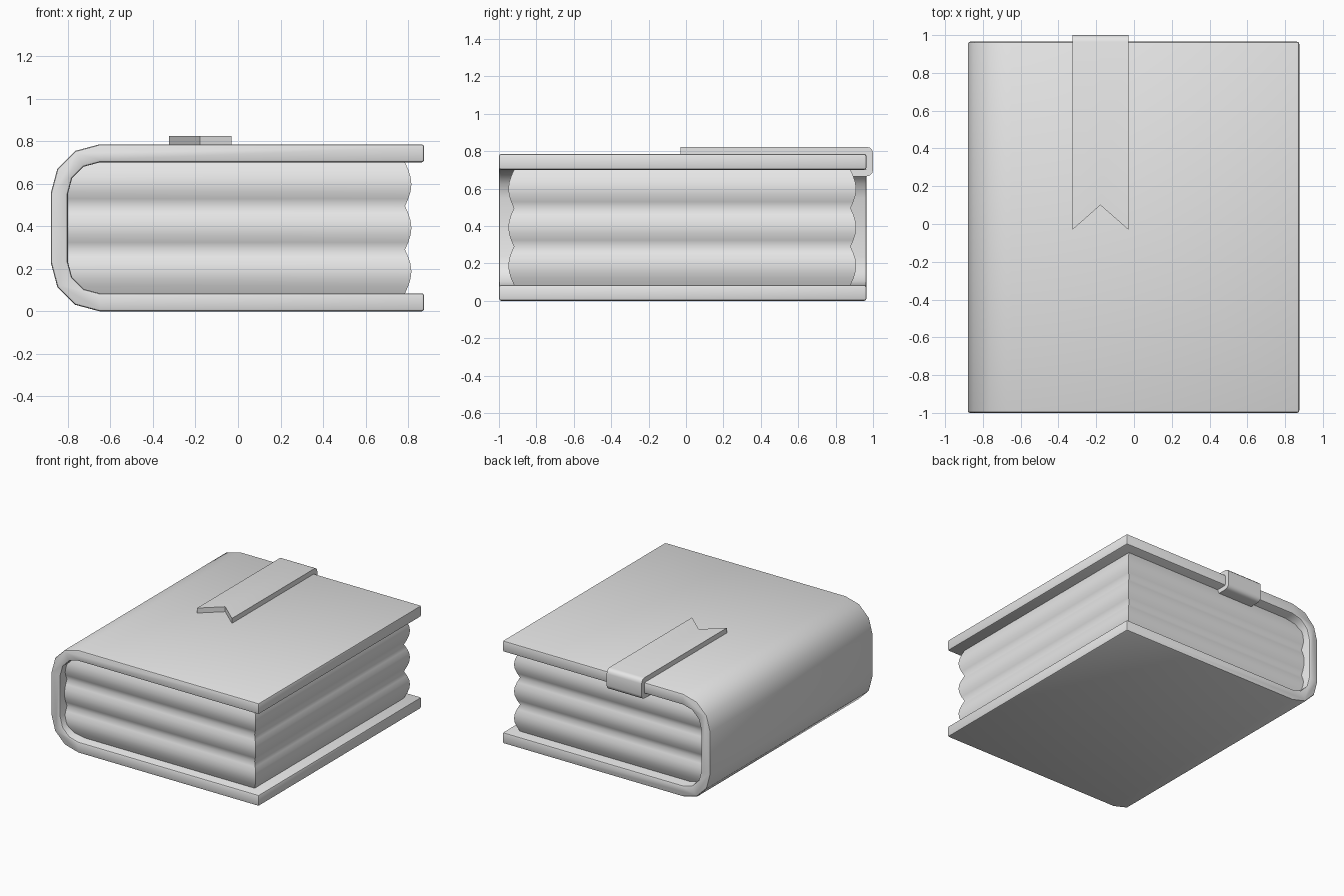
import bpy, bmesh
from math import sin, cos, pi, radians

cube = bpy.data.objects.get("Cube")
if cube:
    bpy.data.objects.remove(cube, do_unlink=True)

grey = bpy.data.materials.new("plain grey")
grey.use_nodes = True
grey.diffuse_color = (0.8, 0.8, 0.8, 1)
grey.node_tree.nodes["Principled BSDF"].inputs["Base Color"].default_value = (0.8, 0.8, 0.8, 1)


def loft(name, rings, smooth_angle, bevel=0):
    """Skin a stack of equal closed rings, cap both ends and round hard edges."""
    bm = bmesh.new()
    loops = [[bm.verts.new(p) for p in ring] for ring in rings]
    n = len(loops[0])
    for a, b in zip(loops, loops[1:]):
        for i in range(n):
            j = (i + 1) % n
            bm.faces.new((a[i], a[j], b[j], b[i]))
    bm.faces.new(loops[0][::-1])
    bm.faces.new(loops[-1])
    bmesh.ops.recalc_face_normals(bm, faces=bm.faces)
    mesh = bpy.data.meshes.new(name)
    bm.to_mesh(mesh)
    bm.free()
    mesh.materials.append(grey)
    obj = bpy.data.objects.new(name, mesh)
    bpy.context.collection.objects.link(obj)
    bpy.ops.object.select_all(action='DESELECT')
    obj.select_set(True)
    bpy.context.view_layer.objects.active = obj
    if bevel:
        mod = obj.modifiers.new("rounded edges", 'BEVEL')
        mod.width, mod.segments = bevel, 2
        mod.limit_method, mod.angle_limit = 'ANGLE', radians(45)
        bpy.ops.object.modifier_apply(modifier=mod.name)
    bpy.ops.object.shade_smooth_by_angle(angle=radians(smooth_angle))
    return obj


def arc(cu, cv, r, start, end, steps=3):
    """Points on an arc, angles in degrees."""
    angles = [radians(start + (end - start) * i / steps) for i in range(steps + 1)]
    return [(cu + r * cos(a), cv + r * sin(a)) for a in angles]


# Cover: two boards joined by a rounded spine, extruded front to back
TOP, BOARD, EDGE = 0.785, 0.085, 0.875
outer = [(EDGE, TOP)] + arc(-0.65, TOP - 0.23, 0.23, 90, 180) + arc(-0.65, 0.23, 0.23, 180, 270) + [(EDGE, 0)]
inner = ([(EDGE, BOARD)] + arc(-0.65, BOARD + 0.15, 0.15, 270, 180)
         + arc(-0.65, TOP - BOARD - 0.15, 0.15, 180, 90) + [(EDGE, TOP - BOARD)])
loft("cover", [[(x, y, z) for x, z in outer + inner] for y in (-1, 0.965)], 40, 0.012)

# Page block: three bulging bundles on the open sides
BUNDLES, STEPS = 3, 6
rings = []
for i in range(BUNDLES * STEPS + 1):
    t = i / STEPS
    z = BOARD + (TOP - 2 * BOARD) * t / BUNDLES
    bulge = 0.03 * abs(sin(pi * t))
    right, front, back = 0.785 + bulge, -0.92 - bulge, 0.88 + bulge
    rings.append([(-0.81, front, z), (right, front, z), (right, back, z), (-0.81, back, z)])
loft("page_block", rings, 65)

# Bookmark ribbon: folded over the back edge, with a notched tail
strip = ([(-0.03, 0.823)] + arc(0.965, 0.788, 0.035, 90, 0) + arc(0.965, 0.70, 0.035, 0, -90)
         + [(0.85, 0.665), (0.85, 0.702), (0.963, 0.702), (0.963, 0.783), (-0.03, 0.783)])
rings = []
for x, notch in ((-0.325, 0), (-0.178, 0.13), (-0.03, 0)):
    rings.append([(x, y + (notch if y < 0 else 0), z) for y, z in strip])
loft("bookmark_ribbon", rings, 35)
